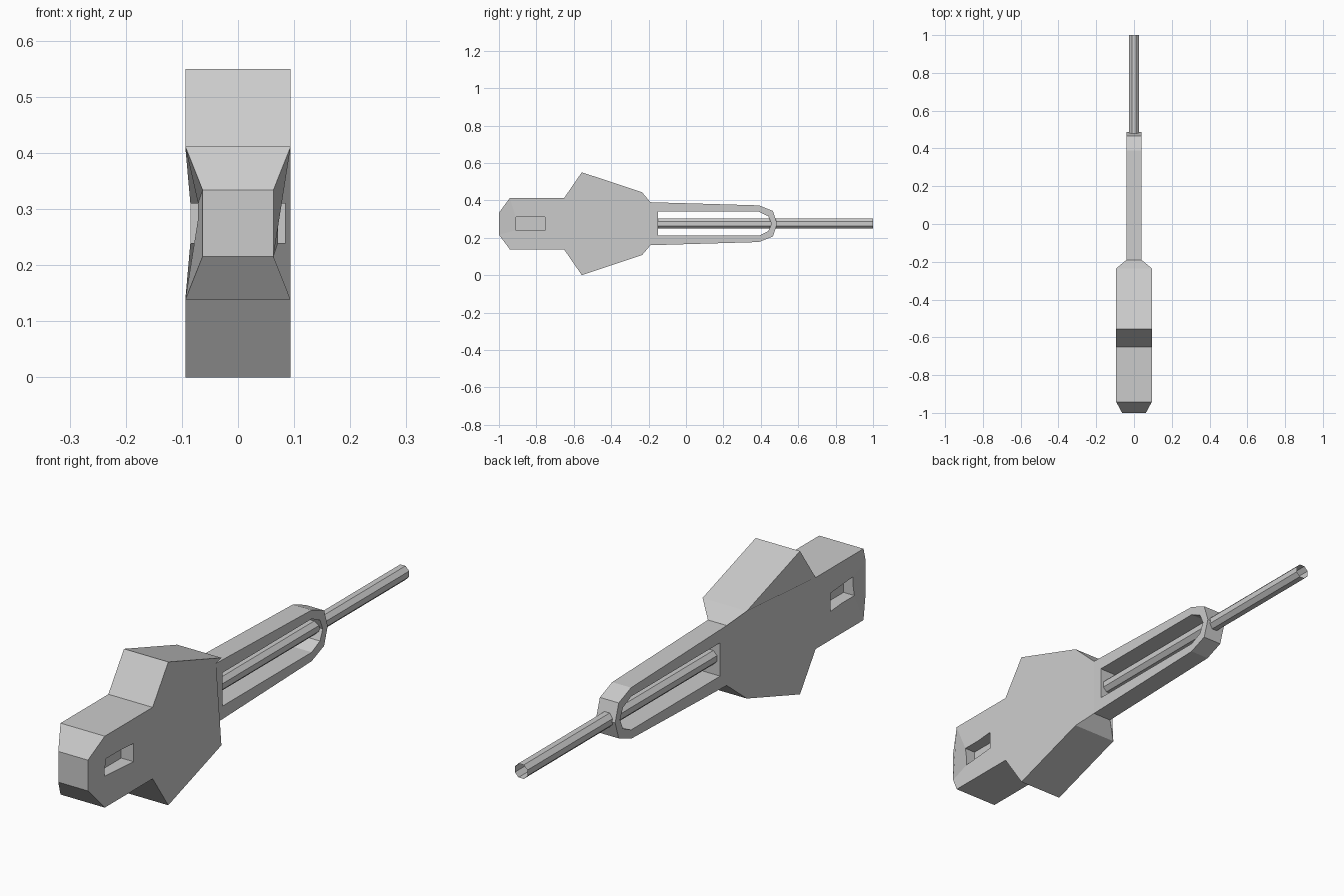
import bpy, bmesh
from math import pi, cos, sin

if "Cube" in bpy.data.objects:
    bpy.data.objects.remove(bpy.data.objects["Cube"])

CZ = 0.275  # height of the long axis


def finish(bm, name):
    bmesh.ops.recalc_face_normals(bm, faces=bm.faces)
    mesh = bpy.data.meshes.new(name)
    bm.to_mesh(mesh)
    bm.free()
    obj = bpy.data.objects.new(name, mesh)
    bpy.context.collection.objects.link(obj)
    return obj


def box(name, lo, hi):
    bm = bmesh.new()
    bmesh.ops.create_cube(bm, size=1)
    for v in bm.verts:
        v.co = [(a + b) / 2 + c * (b - a) for a, b, c in zip(lo, hi, v.co)]
    return finish(bm, name)


def cut(obj, cutter):
    mod = obj.modifiers.new("cut", 'BOOLEAN')
    mod.operation = 'DIFFERENCE'
    mod.solver = 'EXACT'
    mod.object = cutter
    cutter.hide_render = True
    cutter.hide_set(True)


def plate(name, half_profile, half_x):
    # upper half outline (y, dz), mirrored about the axis, extruded in x
    pts = half_profile + [(y, -z) for y, z in reversed(half_profile) if z]
    bm = bmesh.new()
    face = bm.faces.new([bm.verts.new((-half_x, y, CZ + z)) for y, z in pts])
    ext = bmesh.ops.extrude_face_region(bm, geom=[face])
    for v in ext["geom"]:
        if isinstance(v, bmesh.types.BMVert):
            v.co.x = half_x
    return finish(bm, name)


# Main body: flat-sided outline with narrowed ends
body = plate("body", [(-1, 0.059), (-0.942, 0.137), (-0.652, 0.137), (-0.557, 0.275),
                      (-0.235, 0.168), (-0.19, 0.115)], 0.094)
for v in body.data.vertices:
    if v.co.y < -0.99:
        v.co.x *= 0.063 / 0.094
    elif v.co.y > -0.2:
        v.co.x *= 0.04 / 0.094

# Rectangular pocket on each side of the tail
for side, name in ((1, "right_pocket_cutter"), (-1, "left_pocket_cutter")):
    x0, x1 = sorted((side * 0.032, side * 0.15))
    cut(body, box(name, (x0, -0.91, 0.24), (x1, -0.754, 0.31)))

# Slotted frame around the rod
frame = plate("slotted_frame", [(-0.192, 0.115), (0.39, 0.098), (0.465, 0.068), (0.487, 0)], 0.04)
slot = plate("slot_cutter", [(-0.15, 0.064), (0.39, 0.064), (0.44, 0.04), (0.457, 0)], 0.1)
cut(frame, slot)

# Eight-sided open tube
bm = bmesh.new()
rings = []
for y in (-0.152, 1):
    rings.append([bm.verts.new((0.029 * cos(a), y, CZ + 0.029 * sin(a)))
                  for a in ((i + 0.5) * pi / 4 for i in range(8))])
for i in range(8):
    j = (i + 1) % 8
    bm.faces.new((rings[0][i], rings[0][j], rings[1][j], rings[1][i]))
finish(bm, "barrel_tube")
